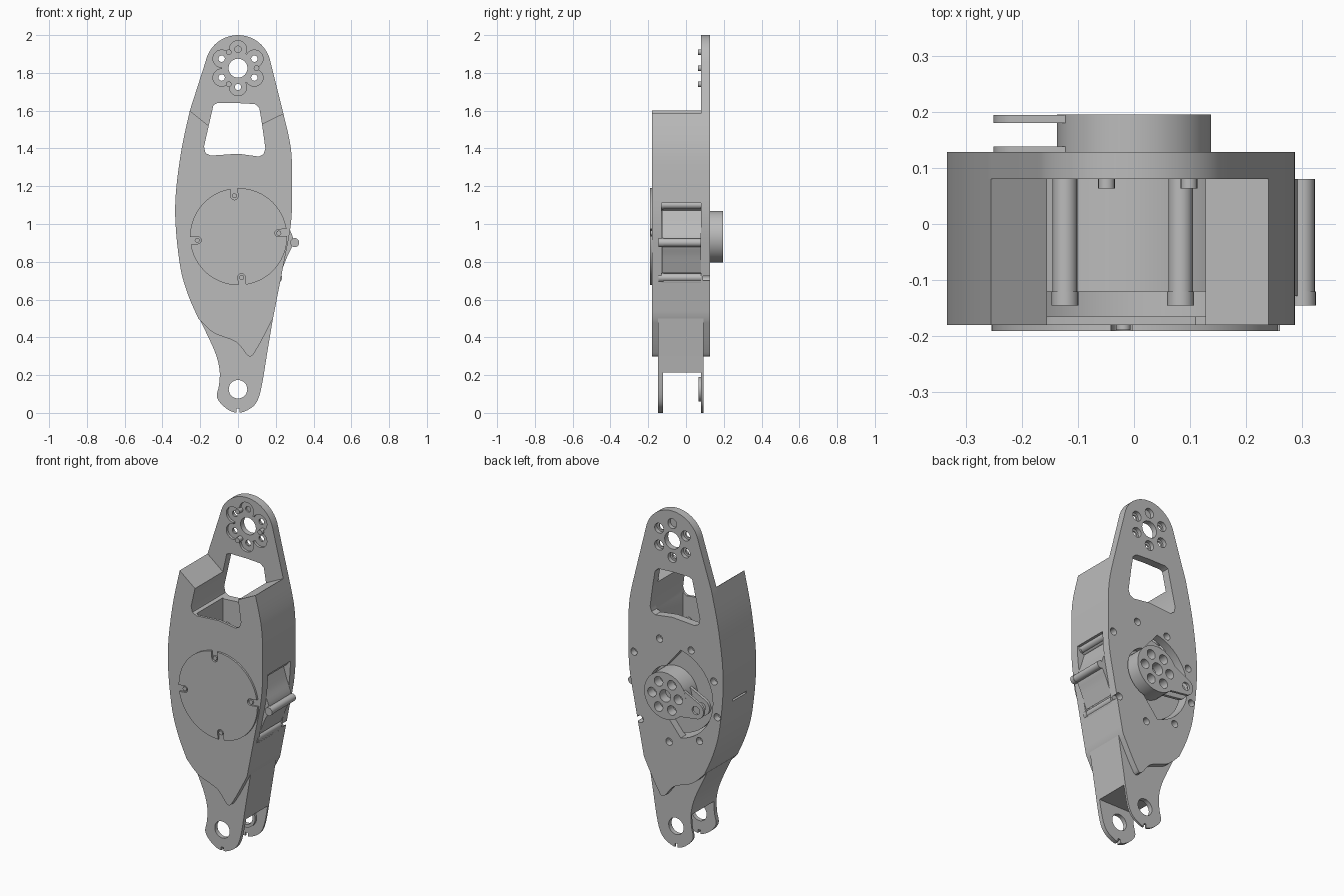
import bpy, bmesh
from math import sin, cos, radians, hypot
from mathutils import Vector
from mathutils.geometry import convex_hull_2d

cube = bpy.data.objects.get("Cube")
if cube:
    bpy.data.objects.remove(cube)

grey = bpy.data.materials.new("light_grey")
grey.use_nodes = True
grey.diffuse_color = (0.5, 0.5, 0.5, 1)
grey.node_tree.nodes["Principled BSDF"].inputs["Base Color"].default_value = (0.5, 0.5, 0.5, 1)

HUB = (0, 0.933)      # motor axis
EYE = (0, 0.125)      # lower pivot
TOP = (0, 1.825)      # upper pivot
FRONT, MID, BACK = -0.18, 0.08, 0.128


def prism(name, pts, y0, y1):
    """Extrude an x-z outline from y0 to y1."""
    bm = bmesh.new()
    face = bm.faces.new([bm.verts.new((x, y0, z)) for x, z in pts])
    ext = bmesh.ops.extrude_face_region(bm, geom=[face])
    moved = [v for v in ext["geom"] if isinstance(v, bmesh.types.BMVert)]
    bmesh.ops.translate(bm, verts=moved, vec=(0, y1 - y0, 0))
    bmesh.ops.recalc_face_normals(bm, faces=bm.faces)
    mesh = bpy.data.meshes.new(name)
    bm.to_mesh(mesh)
    bm.free()
    mesh.materials.append(grey)
    ob = bpy.data.objects.new(name, mesh)
    bpy.context.collection.objects.link(ob)
    return ob


def arc(c, r, a0=0, a1=360, n=32):
    full = abs(a1 - a0) == 360
    steps = n if full else n + 1
    return [(c[0] + r * cos(radians(a0 + (a1 - a0) * i / n)),
             c[1] + r * sin(radians(a0 + (a1 - a0) * i / n))) for i in range(steps)]


def polar(c, r, a):
    return (c[0] + r * cos(radians(a)), c[1] + r * sin(radians(a)))


def disc(name, c, r, y0, y1, n=32):
    return prism(name, arc(c, r, n=n), y0, y1)


def box(x0, x1, z0, z1, y0, y1):
    return prism("box", [(x0, z0), (x1, z0), (x1, z1), (x0, z1)], y0, y1)


def hull(*rounds):
    pts = [Vector(p) for c, r in rounds for p in arc(c, r)]
    return [tuple(pts[i]) for i in convex_hull_2d(pts)]


def smooth(pts, n=5):
    """Open Catmull-Rom curve through the points."""
    p = [Vector(q) for q in [pts[0], *pts, pts[-1]]]
    out = []
    for a, b, c, d in zip(p, p[1:], p[2:], p[3:]):
        for i in range(n):
            t = i / n
            out.append(tuple(0.5 * (2 * b + (c - a) * t + (2 * a - 5 * b + 4 * c - d) * t * t
                                    + (3 * b - a - 3 * c + d) * t ** 3)))
    return out + [tuple(pts[-1])]


def boolean(ob, tools, op="DIFFERENCE"):
    for tool in tools:
        mod = ob.modifiers.new("cut", "BOOLEAN")
        mod.operation, mod.solver, mod.object = op, "EXACT", tool
        graph = bpy.context.evaluated_depsgraph_get()
        mesh = bpy.data.meshes.new_from_object(ob.evaluated_get(graph))
        ob.modifiers.clear()
        ob.data = mesh
        bpy.data.objects.remove(tool)
    return ob


# Shared outlines
left_side = smooth([(-0.255, 1.6), (-0.305, 1.36), (-0.333, 1.08), (-0.31, 0.8), (-0.27, 0.64), (-0.21, 0.5)])
lower_edge = smooth([(-0.21, 0.5), (-0.13, 0.425), (-0.01, 0.375), (0.058, 0.3), (0.1, 0.34), (0.185, 0.5)])
right_side = smooth([(0.185, 0.5), (0.24, 0.78), (0.28, 1.0), (0.287, 1.2), (0.28, 1.4), (0.24, 1.585)])
window = [(-0.13, 1.63), (-0.155, 1.52), (-0.18, 1.41), (-0.172, 1.375), (-0.145, 1.362), (0, 1.372),
          (0.11, 1.357), (0.135, 1.37), (0.145, 1.4), (0.127, 1.53), (0.113, 1.615), (0.09, 1.635),
          (0, 1.64), (-0.11, 1.64)]
outline = left_side + lower_edge[1:] + right_side[1:]

# Front housing with two horns either side of the open notch
notch = [p for p in window if p[1] < 1.54]
housing = prism("housing", outline + notch[::-1], FRONT, MID)
boolean(housing, [
    disc("bore", HUB, 0.265, -0.165, 0.2, 64),
    box(-0.155, 0.135, 1.1, 1.45, -0.165, 0.2),
    box(0.15, 0.5, 0.69, 1.11, -0.13, 0.2),
    box(-0.5, -0.3, 0.925, 0.937, -0.1, 0.03),
])

# Back plate with rounded top, window, motor pocket and screw holes
plate = prism("back_plate", outline + arc(TOP, 0.175, 12, 168, 24), MID, BACK)
pocket = arc(HUB, 0.265, 102, 258, 24) + arc(HUB, 0.15, 285, 435, 20)
boolean(plate, [prism("win", window, 0, 0.3), prism("pocket", pocket, 0, 0.3),
                disc("axle", TOP, 0.05, 0, 0.3)])
for i in range(9):
    a = 40 * i - 6
    boolean(plate, [disc("h", polar(HUB, 0.302, a), 0.021, 0.09, 0.3, 20)])
    # Standoff posts around the motor, with screw heads
    spot = polar(HUB, 0.302, a)
    disc("standoff_post", spot, 0.022, -0.125, MID, 20)
    disc("post_head", spot, 0.024, -0.145, -0.12, 20)

# Six-petal recess on the upper pivot
petals = [polar(TOP, 0.1, 30 + 60 * i) for i in range(6)]
boolean(plate, [disc("r", TOP, 0.085, 0, 0.095)] + [disc("p", p, 0.046, 0, 0.095, 24) for p in petals])
boolean(plate, [disc("h", p, 0.017, 0, 0.3, 16) for p in petals])
boolean(plate, [disc("h", p, 0.029, 0.105, 0.3, 20) for p in petals])
for a in (0, 120, 240):
    disc("pivot_screw", polar(TOP, 0.098, a), 0.015, 0.063, 0.1, 16)

# Motor and its side bracket
motor = disc("motor", HUB, 0.25, -0.12, 0.085, 64)
prism("motor_bracket", smooth([(0.235, 1.09), (0.262, 1.0), (0.293, 0.91), (0.262, 0.83), (0.225, 0.74)])
      + [(0.18, 0.9)], -0.128, MID)
for z in (0.7, 1.09):
    disc("bracket_rib", (0.235 if z > 1 else 0.205, z), 0.02, -0.13, MID, 16)

# Front lid with four slotted screws
lid = disc("front_lid", (0.003, HUB[1]), 0.257, -0.191, FRONT, 64)
for i in range(4):
    a = 5 + 90 * i
    boolean(lid, [prism("slot", hull((polar(HUB, 0.215, a), 0.019), (polar(HUB, 0.29, a), 0.019)), -0.3, 0)])
    disc("lid_screw", polar(HUB, 0.217, a), 0.013, -0.189, -0.17, 16)

# Output horn: hub, forked arm and bolt holes
TIP = (-0.2, 0.9)
arm = hull((HUB, 0.11), (TIP, 0.05))
horn = disc("output_horn", HUB, 0.137, MID, 0.195, 48)
boolean(horn, [prism("arm", arm, 0.18, 0.1945), prism("arm", arm, 0.12, 0.138)], "UNION")
boolean(horn, [disc("h", polar(HUB, 0.086, 60 * i), 0.028, 0.14, 0.3, 20) for i in range(6)]
        + [disc("h", HUB, 0.036, 0.14, 0.3, 24), disc("h", TIP, 0.024, 0, 0.3, 20)])

# Lower neck ending in two ears
neck_line = smooth([(-0.2, 0.49), (-0.125, 0.33), (-0.098, 0.23), (-0.1, 0.15), (-0.11, 0.08), (-0.06, 0.022),
                    (0, 0), (0.06, 0.02), (0.1, 0.06), (0.125, 0.14), (0.155, 0.32), (0.185, 0.5)])
neck = prism("neck", neck_line + [(0.16, 0.56), (-0.16, 0.56)], -0.147, 0.092)
boolean(neck, [box(-0.5, 0.5, -0.1, 0.215, -0.122, 0.08), disc("eye", EYE, 0.049, -0.3, 0.3),
               box(-0.008, 0.008, -0.1, 0.022, -0.3, 0.3), disc("bore", HUB, 0.4, -0.1, 0.05)])
boolean(disc("eye_boss", EYE, 0.066, 0.065, 0.082), [disc("eye", EYE, 0.049, -0.3, 0.3)])

# Shading
for ob in bpy.context.scene.objects:
    ob.select_set(ob.type == "MESH")
bpy.context.view_layer.objects.active = housing
bpy.ops.object.shade_smooth_by_angle(angle=radians(30))
